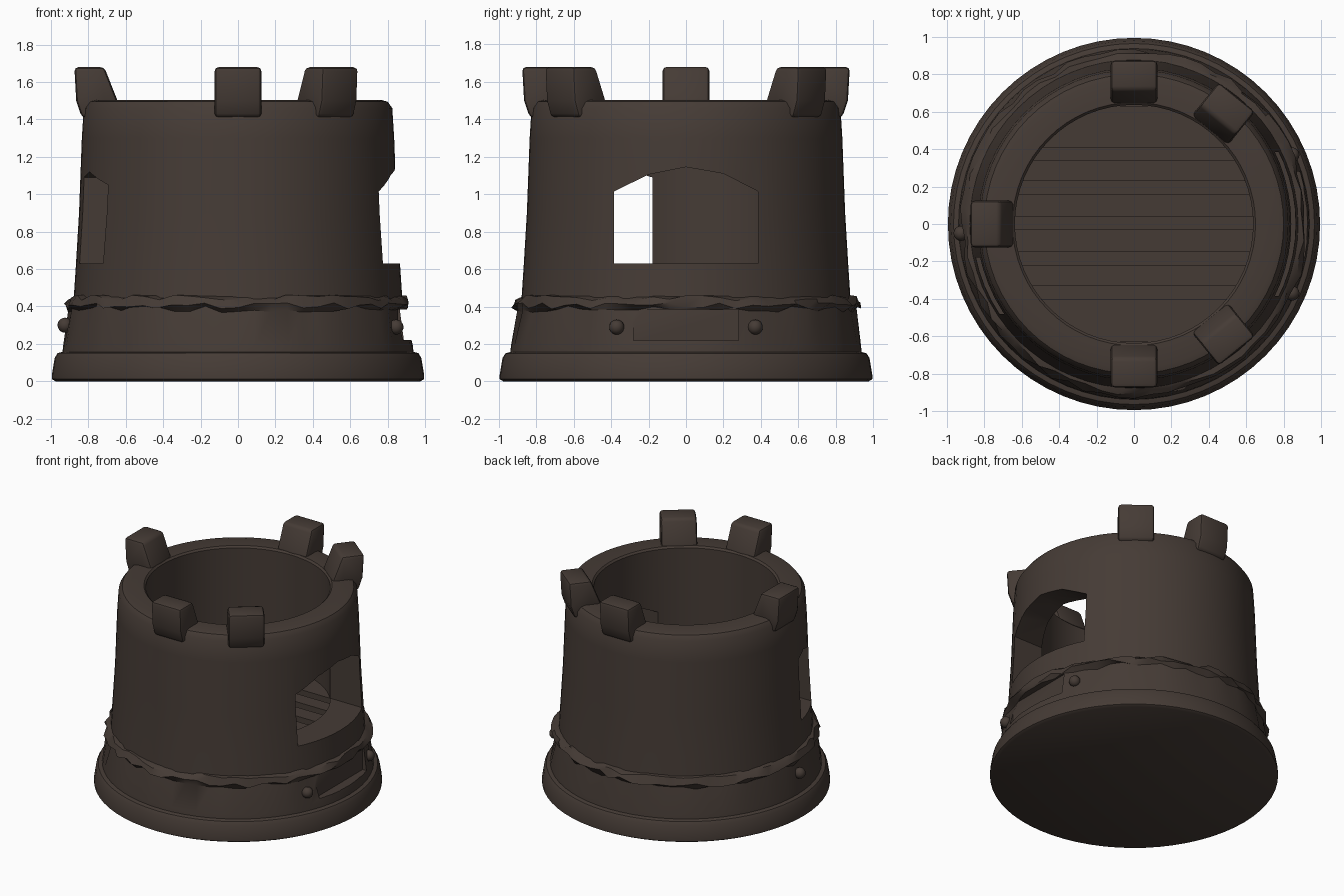
import bpy, bmesh, math, random
from mathutils import Matrix

if "Cube" in bpy.data.objects:
    bpy.data.objects.remove(bpy.data.objects["Cube"])

random.seed(4)
SEG = 64

stone = bpy.data.materials.new("dark brown stone")
stone.diffuse_color = (0.060, 0.044, 0.036, 1)
stone.use_nodes = True
stone.node_tree.nodes["Principled BSDF"].inputs["Base Color"].default_value = stone.diffuse_color


def finish(name, bm, smooth=True):
    bmesh.ops.recalc_face_normals(bm, faces=bm.faces)
    me = bpy.data.meshes.new(name)
    bm.to_mesh(me)
    bm.free()
    me.materials.append(stone)
    ob = bpy.data.objects.new(name, me)
    bpy.context.collection.objects.link(ob)
    return ob


def activate(ob):
    bpy.ops.object.select_all(action='DESELECT')
    ob.select_set(True)
    bpy.context.view_layer.objects.active = ob


def smooth(ob, angle=32):
    activate(ob)
    bpy.ops.object.shade_smooth_by_angle(angle=math.radians(angle))


def lathe(name, profile, rough=()):
    """Revolve (r, z) points; rings listed in rough get a chipped edge."""
    bm = bmesh.new()
    rings = []
    for i, (r, z) in enumerate(profile):
        ring = []
        for s in range(SEG):
            a = 2 * math.pi * s / SEG
            dr = random.uniform(-0.018, 0.012) if i in rough else 0
            dz = random.uniform(-0.018, 0.018) if i in rough else 0
            ring.append(bm.verts.new(((r + dr) * math.cos(a), (r + dr) * math.sin(a), z + dz)))
        rings.append(ring)
    for a, b in zip(rings, rings[1:]):
        for s in range(SEG):
            t = (s + 1) % SEG
            bm.faces.new((a[s], a[t], b[t], b[s]))
    bm.faces.new(rings[0])
    bm.faces.new(rings[-1])
    return finish(name, bm)


def prism(name, outline, x0, x1):
    """Extrude a (y, z) outline along x."""
    bm = bmesh.new()
    face = bm.faces.new([bm.verts.new((x0, y, z)) for y, z in outline])
    new = bmesh.ops.extrude_face_region(bm, geom=[face])["geom"]
    bmesh.ops.translate(bm, vec=(x1 - x0, 0, 0),
                        verts=[v for v in new if isinstance(v, bmesh.types.BMVert)])
    return finish(name, bm)


def cut(ob, cutter):
    cutter.hide_render = True
    mod = ob.modifiers.new("cut", 'BOOLEAN')
    mod.operation, mod.solver, mod.object = 'DIFFERENCE', 'EXACT', cutter
    activate(ob)
    bpy.ops.object.modifier_apply(modifier="cut")
    bpy.data.objects.remove(cutter)


# Foot disc
foot = lathe("foot_disc", [(0.975, 0), (0.995, 0.012), (0.995, 0.035), (0.98, 0.125),
                           (0.965, 0.15), (0.93, 0.16)])
smooth(foot)

# Flared skirt with a chipped ledge and a recessed plaque panel
skirt = lathe("flared_skirt", [(0.94, 0.14), (0.935, 0.19), (0.90, 0.385), (0.925, 0.405),
                               (0.905, 0.445), (0.86, 0.46)], rough=(2, 3, 4))
cut(skirt, prism("panel_cutter", [(-0.28, 0.22), (0.28, 0.22), (0.28, 0.385), (-0.28, 0.385)],
                 0.855, 1.1))
smooth(skirt)

# Hollow tower wall with the floor inside
tower = lathe("tower_wall", [(0.88, 0.42), (0.868, 0.60), (0.85, 0.90), (0.835, 1.30),
                             (0.825, 1.46), (0.80, 1.495), (0.77, 1.503), (0.65, 1.503),
                             (0.637, 1.49), (0.637, 0.57)])
# Large arched opening on the right, narrow one at the left
cut(tower, prism("large_opening_cutter",
                 [(-0.385, 0.63), (0.385, 0.63), (0.385, 1.015), (0.20, 1.11),
                  (0, 1.145), (-0.20, 1.105), (-0.385, 1.015)], 0.3, 1.2))
cut(tower, prism("narrow_opening_cutter",
                 [(-0.48, 0.63), (-0.18, 0.63), (-0.18, 1.09), (-0.28, 1.12), (-0.48, 1.05)],
                 -1.2, -0.3))
smooth(tower)

# Floor boards, clipped to the round room
edges = [-0.63, -0.40, -0.33, -0.22, -0.15, -0.03, 0.04, 0.16, 0.23, 0.34, 0.41, 0.63]
for n, (y0, y1) in enumerate(zip(edges[::2], edges[1::2])):
    bm = bmesh.new()
    ys = [y0 + (y1 - y0) * k / 6 for k in range(7)]
    half = [math.sqrt(0.645 ** 2 - y * y) for y in ys]
    pts = [(h, y) for h, y in zip(half, ys)] + [(-h, y) for h, y in zip(half[::-1], ys[::-1])]
    face = bm.faces.new([bm.verts.new((x, y, 0.56)) for x, y in pts])
    new = bmesh.ops.extrude_face_region(bm, geom=[face])["geom"]
    bmesh.ops.translate(bm, vec=(0, 0, 0.055),
                        verts=[v for v in new if isinstance(v, bmesh.types.BMVert)])
    finish(f"floor_board_{n + 1}", bm)

# Battlement blocks: sloped inner face, overhanging outer face
for n, deg in enumerate((0, 0, 0, 0, 0)):
    deg = (90, 51, -51, -90, 180)[n]
    block = prism(f"battlement_{n + 1}", [(0.64, 1.49), (0.715, 1.68), (0.875, 1.68),
                                          (0.865, 1.50), (0.835, 1.41), (0.70, 1.41)],
                  -0.125, 0.125)
    block.data.transform(Matrix.Rotation(math.radians(deg - 90), 4, 'Z'))
    bev = block.modifiers.new("soft edges", 'BEVEL')
    bev.width, bev.segments = 0.022, 2
    activate(block)
    bpy.ops.object.modifier_apply(modifier="soft edges")
    smooth(block, 40)

# Round studs beside the panel and on the left side
for n, (x, y, z) in enumerate(((0.845, 0.37, 0.29), (0.845, -0.37, 0.29), (-0.925, -0.05, 0.30))):
    bm = bmesh.new()
    bmesh.ops.create_uvsphere(bm, u_segments=16, v_segments=10, radius=0.04,
                              matrix=Matrix.Translation((x, y, z)))
    smooth(finish(f"stud_{n + 1}", bm), 60)
